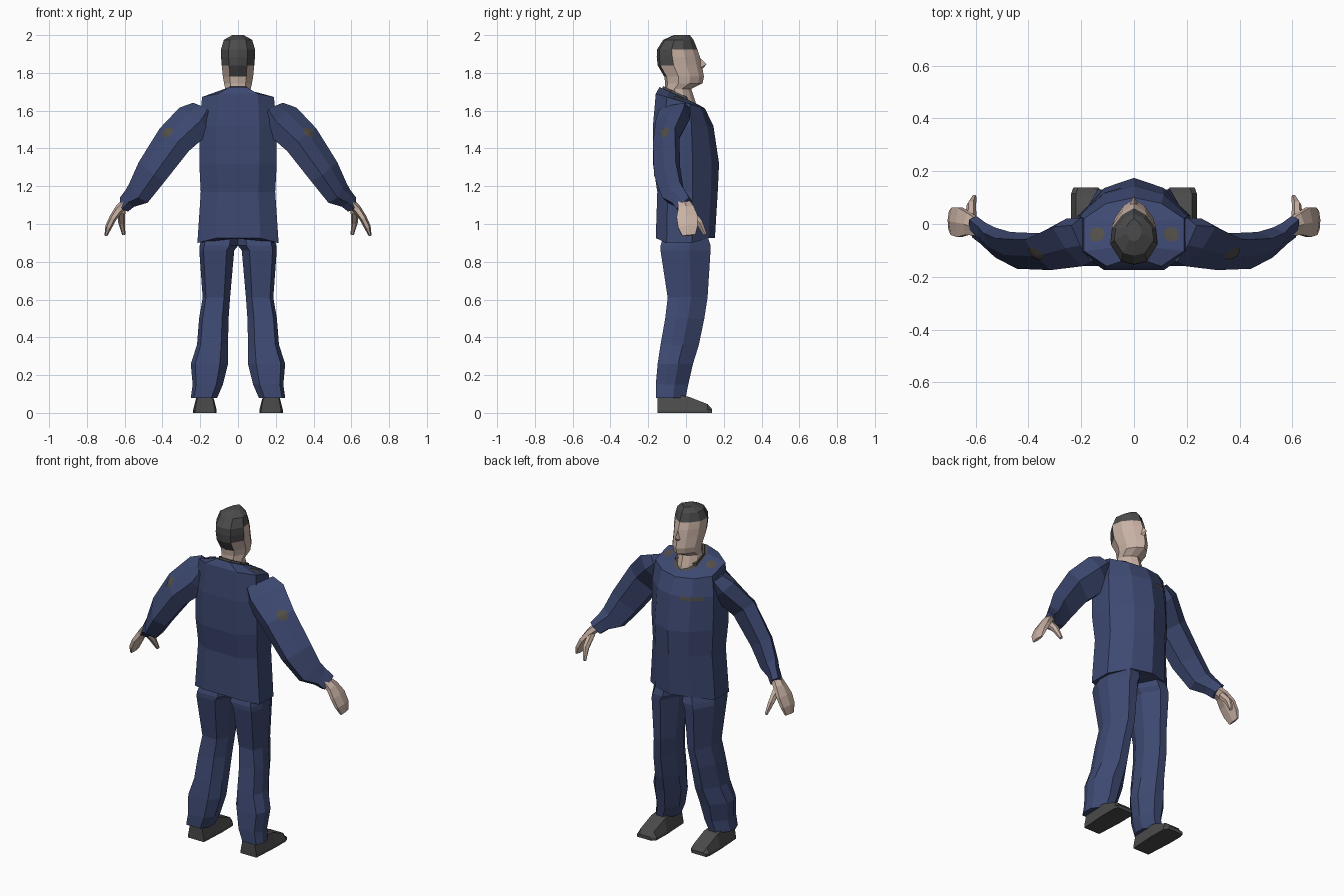
import bpy, bmesh, math
from mathutils import Vector
from mathutils.bvhtree import BVHTree

cube = bpy.data.objects.get("Cube")
if cube:
    bpy.data.objects.remove(cube)


def material(name, r, g, b):
    m = bpy.data.materials.new(name)
    m.use_nodes = True
    m.diffuse_color = (r, g, b, 1)
    bsdf = m.node_tree.nodes["Principled BSDF"]
    bsdf.inputs["Base Color"].default_value = (r, g, b, 1)
    bsdf.inputs["Roughness"].default_value = 0.8
    return m


NAVY = material("navy cloth", 0.047, 0.066, 0.165)
SKIN = material("skin", 0.58, 0.44, 0.37)
DARK = material("dark grey", 0.07, 0.07, 0.07)
PATCH = material("brown grey patch", 0.085, 0.076, 0.066)


def finish(bm, name, mats, rule=None):
    """Turn a bmesh into an object; rule(face centre, normal) picks the material."""
    bmesh.ops.recalc_face_normals(bm, faces=bm.faces)
    bm.normal_update()
    if rule:
        for f in bm.faces:
            f.material_index = int(rule(f.calc_center_median(), f.normal))
    mesh = bpy.data.meshes.new(name)
    tree = BVHTree.FromBMesh(bm)
    bm.to_mesh(mesh)
    bm.free()
    for m in mats:
        mesh.materials.append(m)
    bpy.context.collection.objects.link(bpy.data.objects.new(name, mesh))
    return tree


def loft(name, rings, mats, rule=None):
    """Skin a list of rings with the same point count and cap both ends."""
    bm = bmesh.new()
    loops = [[bm.verts.new(p) for p in ring] for ring in rings]
    n = len(loops[0])
    for a, b in zip(loops, loops[1:]):
        for i in range(n):
            j = (i + 1) % n
            bm.faces.new((a[i], a[j], b[j], b[i]))
    bm.faces.new(loops[0])
    bm.faces.new(loops[-1])
    return finish(bm, name, mats, rule)


def sweep(name, path, section, mat, s):
    """Tube along path points (x, y, z, radius along y, radius outward)."""
    pts = [Vector((s * p[0], p[1], p[2])) for p in path]
    rings = []
    for i, p in enumerate(path):
        t = (pts[min(i + 1, len(pts) - 1)] - pts[max(i - 1, 0)]).normalized()
        v = t.cross(Vector((0, 1, 0))).normalized()
        u = v.cross(t)
        rings.append([pts[i] + u * p[3] * a + v * s * p[4] * b for a, b in section])
    return loft(name, rings, [mat])


def symmetric(half):
    """Close a half outline running from back centre to front centre."""
    return half + [(-x, y, z) for x, y, z in half[-2:0:-1]]


# Shirt body; tilt lowers the front, sag lowers the sides
def torso_ring(z, w, b, f, tilt=0, sag=0):
    half = [(0, b), (.55 * w, b), (w, .64 * b), (w, .2 * f), (.55 * w, .78 * f), (0, f)]
    return symmetric([(x, y, z - tilt * (y - b) - (sag if x == w else 0)) for x, y in half])


neck_line = 1.725
shirt = loft("shirt_body", [
    torso_ring(.925, .215, -.16, .153, sag=.025),
    torso_ring(1.17, .197, -.152, .168),
    torso_ring(1.32, .205, -.175, .175),
    torso_ring(1.52, .205, -.175, .145),
    torso_ring(1.69, .19, -.16, .10, .3),
    torso_ring(neck_line, .08, -.14, .06, .45),
], [NAVY, DARK], lambda c, n: c.z > 1.67 and abs(c.x) < .01 and n.z > .7)

# Undershirt collar
loft("undershirt_collar", [
    torso_ring(neck_line - .03, .076, -.13, .02, .45),
    torso_ring(neck_line + .005, .07, -.122, .015, .45),
], [DARK])


# Head with neck; the hair is the upper and rear faces
def head_ring(z, w, b, f):
    across = [(0, 0), (.55, .06), (1, .36), (.92, .65), (.5, .88), (0, 1)]
    return symmetric([(x * w, b + t * (f - b), z) for x, t in across])


def is_hair(c, n):
    return c.z > 1.92 or (c.y < -.07 and c.z > (1.77 if abs(c.x) < .04 else 1.82))


loft("head", [
    head_ring(1.62, .072, -.11, .058),
    head_ring(1.66, .072, -.11, .046),
    head_ring(1.715, .067, -.11, .028),
    head_ring(1.745, .074, -.11, .088),
    head_ring(1.78, .08, -.115, .095),
    head_ring(1.84, .086, -.15, .084),
    head_ring(1.885, .09, -.155, .074),
    head_ring(1.925, .09, -.153, .06),
    head_ring(1.975, .075, -.12, .04),
    head_ring(2.0, .03, -.065, .02),
], [SKIN, DARK], is_hair)

# Nose
bm = bmesh.new()
for p in [(0, .07, 1.885), (0, .108, 1.845), (.018, .07, 1.825), (-.018, .07, 1.825), (0, .088, 1.822)]:
    bm.verts.new(p)
bmesh.ops.convex_hull(bm, input=bm.verts)
finish(bm, "nose", [SKIN])


# Thin patches that follow the surface beneath
def patch(name, tree, hit, size, sides):
    normal = hit[1]
    side = Vector((1, 0, 0))
    side = (side - normal * side.dot(normal)).normalized()
    up = normal.cross(side)
    rings = []
    for reach in (1, .6, .2):
        ring = []
        for k in range(sides):
            a = math.tau * (k + .5) / sides
            p = hit[0] + side * size[0] * reach * math.cos(a) + up * size[1] * reach * math.sin(a)
            ring.append(tree.find_nearest(p)[0] + normal * .003)
        rings.append(ring)
    bm = bmesh.new()
    loops = [[bm.verts.new(p) for p in ring] for ring in rings]
    for a, b in zip(loops, loops[1:]):
        for i in range(sides):
            j = (i + 1) % sides
            bm.faces.new((a[i], a[j], b[j], b[i]))
    bm.faces.new(loops[-1])
    finish(bm, name, [PATCH])


for i, x in enumerate((-.08, -.14)):
    hit = shirt.ray_cast(Vector((x, 1, 1.51)), Vector((0, -1, 0)))
    patch(f"chest_name_strip_{i + 1}", shirt, hit, (.045, .015), 4)

# Limbs: each is built once per side
LEG = [  # z, inner x, outer x, back y, front y
    (.95, 0, .185, -.115, .11),
    (.885, 0, .203, -.135, .13),
    (.86, .02, .205, -.135, .13),
    (.61, .042, .187, -.097, .114),
    (.50, .05, .206, -.11, .097),
    (.36, .053, .217, -.135, .068),
    (.26, .053, .25, -.15, .037),
    (.15, .08, .24, -.16, .012),
    (.08, .11, .25, -.16, -.002),
]
LEG_SHAPE = [(.22, 0), (.88, 0), (1, .28), (.98, .58), (.64, 1), (.33, 1), (.01, .63), (0, .3)]
SHOE = [  # y, inner x, outer x, height
    (-.15, .122, .228, .11),
    (.016, .113, .238, .085),
    (.115, .115, .238, .046),
    (.138, .135, .23, .02),
]
SLEEVE = [
    (.18, -.06, 1.605, .085, .068),
    (.225, -.07, 1.55, .092, .107),
    (.335, -.105, 1.445, .07, .1),
    (.455, -.10, 1.275, .07, .088),
    (.525, -.07, 1.165, .06, .073),
    (.572, -.035, 1.135, .045, .05),
    (.605, -.01, 1.10, .046, .042),
]
SLEEVE_SHAPE = [(-1, -.2), (-.25, .5), (.65, 1), (1, .25), (.5, -.9), (-.5, -.95)]
HAND = [
    (.59, -.015, 1.115, .03, .026),
    (.628, 0, 1.08, .042, .024),
    (.66, .006, 1.035, .056, .02),
    (.685, .01, .985, .052, .018),
    (.699, .015, .94, .035, .008),
]
THUMB = [
    (.618, .015, 1.07, .02, .022),
    (.617, .07, 1.01, .018, .018),
    (.605, .102, .945, .009, .009),
]
HAND_SHAPE = [(-1, .5), (0, 1), (1, .5), (1, -.5), (0, -1), (-1, -.5)]

for side, s in (("left", 1), ("right", -1)):
    loft(f"trouser_leg_{side}", [
        [(s * (xi + u * (xo - xi)), b + v * (f - b), z) for u, v in LEG_SHAPE]
        for z, xi, xo, b, f in LEG], [NAVY])
    loft(f"shoe_{side}", [
        [(s * x, y, z) for x, z in ((xi, 0), (xo, 0), (xo, .015), (xo - .018, h),
                                    (xi + .018, h), (xi, .015))]
        for y, xi, xo, h in SHOE], [DARK])
    sleeve = sweep(f"sleeve_{side}", SLEEVE, SLEEVE_SHAPE, NAVY, s)
    sweep(f"hand_{side}", HAND, HAND_SHAPE, SKIN, s)
    sweep(f"thumb_{side}", THUMB, HAND_SHAPE, SKIN, s)
    hit = sleeve.find_nearest(Vector((s * .37, -.108, 1.478)))
    patch(f"sleeve_patch_{side}", sleeve, hit, (.036, .032), 10)
    hit = shirt.ray_cast(Vector((s * .14, -.04, 3)), Vector((0, 0, -1)))
    patch(f"shoulder_patch_{side}", shirt, hit, (.03, .03), 10)
